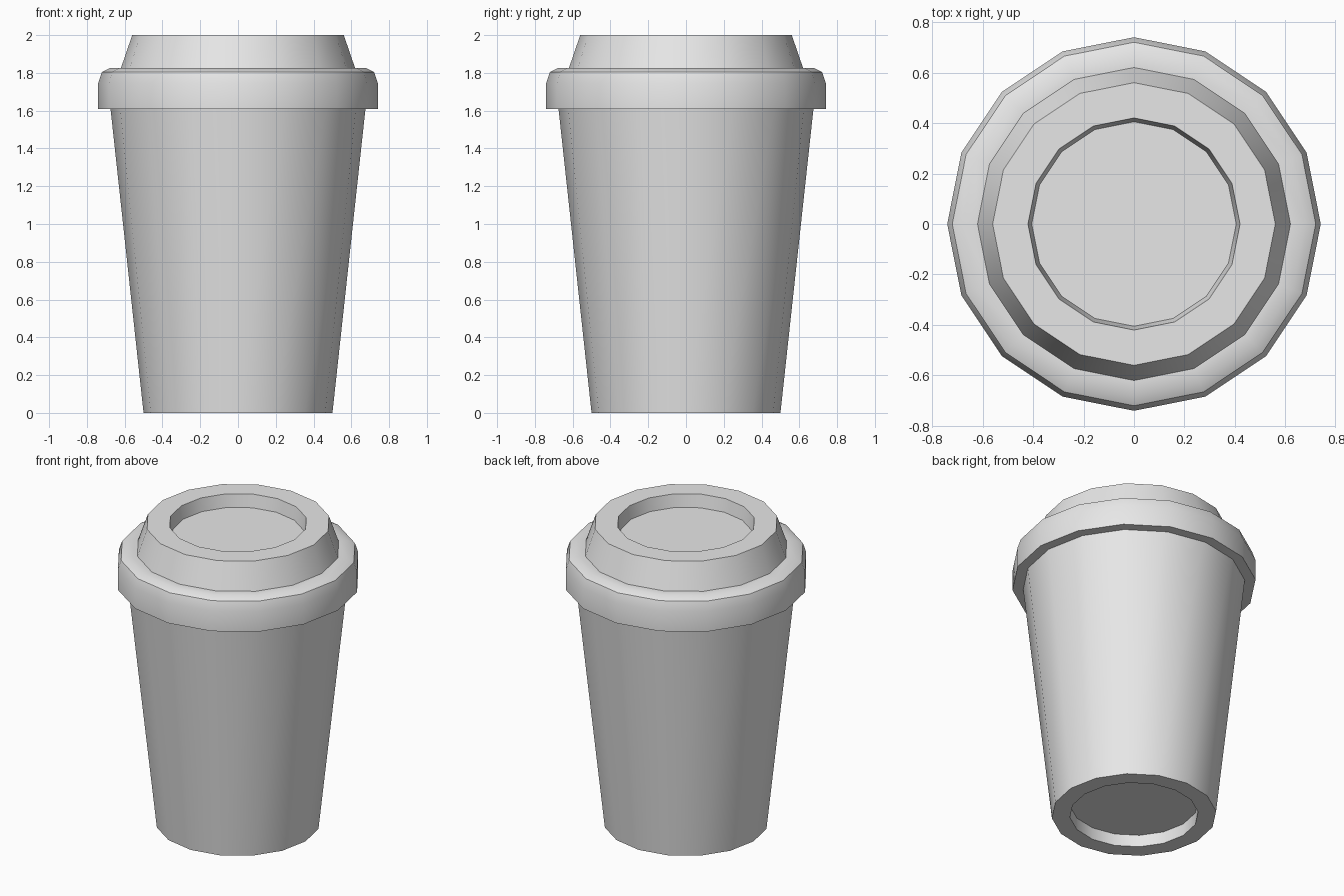
import bpy
import bmesh
from math import cos, sin, tau, radians

SIDES = 16

cube = bpy.data.objects.get("Cube")
if cube:
    bpy.data.objects.remove(cube, do_unlink=True)

# Single plain grey for the whole model
grey = bpy.data.materials.new("plain_grey")
grey.use_nodes = True
grey.diffuse_color = (0.8, 0.8, 0.8, 1)
grey.node_tree.nodes["Principled BSDF"].inputs["Base Color"].default_value = (0.8, 0.8, 0.8, 1)


def revolve(name, profile):
    """Turn a (radius, height) profile around z and cap both ends."""
    bm = bmesh.new()
    rings = [[bm.verts.new((r * cos(tau * i / SIDES), r * sin(tau * i / SIDES), z))
              for i in range(SIDES)] for r, z in profile]
    for low, high in zip(rings, rings[1:]):
        for i in range(SIDES):
            j = (i + 1) % SIDES
            bm.faces.new((low[i], low[j], high[j], high[i]))
    bm.faces.new(rings[0])
    bm.faces.new(rings[-1])
    bmesh.ops.recalc_face_normals(bm, faces=bm.faces)
    mesh = bpy.data.meshes.new(name)
    bm.to_mesh(mesh)
    bm.free()
    mesh.materials.append(grey)
    obj = bpy.data.objects.new(name, mesh)
    bpy.context.collection.objects.link(obj)
    bpy.ops.object.select_all(action='DESELECT')
    obj.select_set(True)
    bpy.context.view_layer.objects.active = obj
    bpy.ops.object.shade_smooth_by_angle(angle=radians(32))
    return obj


# Tapered cup with a recessed base
revolve("cup", [(0.39, 0.08), (0.39, 0), (0.5, 0), (0.689, 1.74)])

# Lid: overhanging rim, sloped collar and sunken top
revolve("lid", [
    (0.66, 1.78), (0.66, 1.61), (0.74, 1.61), (0.74, 1.745),
    (0.72, 1.805), (0.68, 1.825), (0.62, 1.825),
    (0.56, 2.0), (0.42, 2.0), (0.405, 1.915),
])
